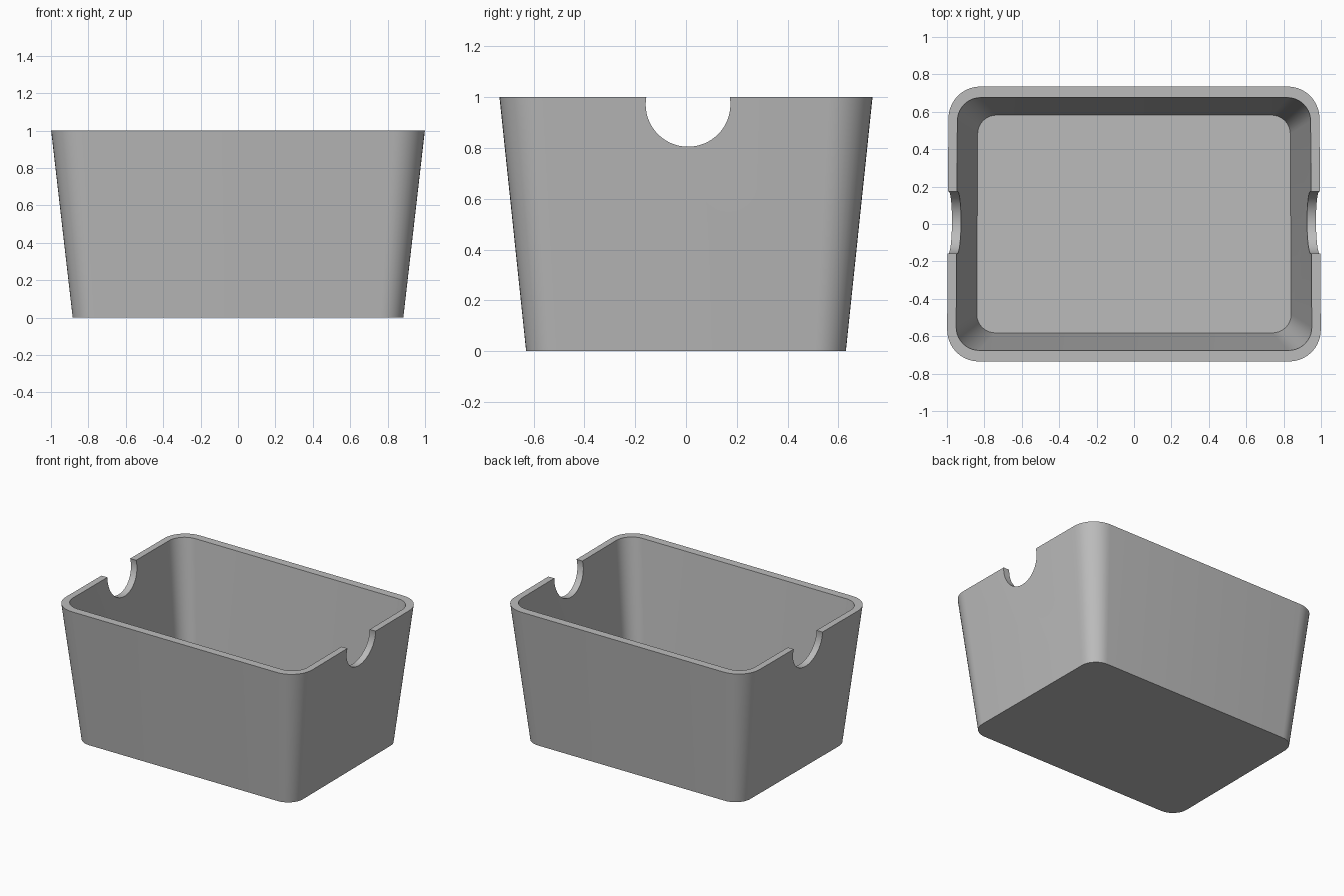
import bpy
import bmesh
from math import cos, sin, pi, radians
from mathutils import Matrix

cube = bpy.data.objects.get("Cube")
if cube:
    bpy.data.objects.remove(cube, do_unlink=True)

grey = bpy.data.materials.new("plain_grey")
grey.use_nodes = True
colour = (0.5, 0.5, 0.5, 1)
grey.diffuse_color = colour
grey.node_tree.nodes["Principled BSDF"].inputs["Base Color"].default_value = colour

STEPS = 10  # segments per rounded corner


def rounded_ring(bm, hx, hy, r, z):
    """Rounded rectangle, very slightly narrower towards the back."""
    ring = []
    for q, (sx, sy) in enumerate([(1, 1), (-1, 1), (-1, -1), (1, -1)]):
        for i in range(STEPS + 1):
            a = (q + i / STEPS) * pi / 2
            x = sx * (hx - r) + r * cos(a)
            y = sy * (hy - r) + r * sin(a)
            ring.append(bm.verts.new((x * (1 - 0.006 * (y + 0.735)), y, z)))
    return ring


# Tapered tub: outer wall, rim, inner wall and floor
bm = bmesh.new()
rings = [rounded_ring(bm, *p) for p in [
    (0.885, 0.63, 0.12, 0.0),
    (1.0, 0.735, 0.17, 1.0),
    (0.952, 0.676, 0.125, 1.0),
    (0.842, 0.582, 0.1, 0.06),
]]
for a, b in zip(rings, rings[1:]):
    for i in range(len(a)):
        j = (i + 1) % len(a)
        bm.faces.new((a[i], a[j], b[j], b[i]))
bm.faces.new(list(reversed(rings[0])))
bm.faces.new(rings[-1])
bmesh.ops.recalc_face_normals(bm, faces=bm.faces)
mesh = bpy.data.meshes.new("tub")
bm.to_mesh(mesh)
bm.free()
mesh.materials.append(grey)
tub = bpy.data.objects.new("tub", mesh)
bpy.context.collection.objects.link(tub)

# Round cutter through both ends for the hand notches
bm = bmesh.new()
bmesh.ops.create_cone(bm, cap_ends=True, segments=64, radius1=0.167,
                      radius2=0.167, depth=3,
                      matrix=Matrix.Translation((0, 0.008, 0.972))
                      @ Matrix.Rotation(pi / 2, 4, "Y"))
cut_mesh = bpy.data.meshes.new("notch_cutter")
bm.to_mesh(cut_mesh)
bm.free()
cut_mesh.materials.append(grey)
cutter = bpy.data.objects.new("notch_cutter", cut_mesh)
cutter.hide_render = True
bpy.context.collection.objects.link(cutter)

# Cut the notches, then drop the cutter
bpy.context.view_layer.objects.active = tub
tub.select_set(True)
cut = tub.modifiers.new("hand_notches", "BOOLEAN")
cut.operation = "DIFFERENCE"
cut.solver = "EXACT"
cut.object = cutter
bpy.ops.object.modifier_apply(modifier=cut.name)
bpy.data.objects.remove(cutter, do_unlink=True)

# Smooth corners with crisp rims
bpy.ops.object.select_all(action="DESELECT")
tub.select_set(True)
bpy.ops.object.shade_smooth_by_angle(angle=radians(30))
